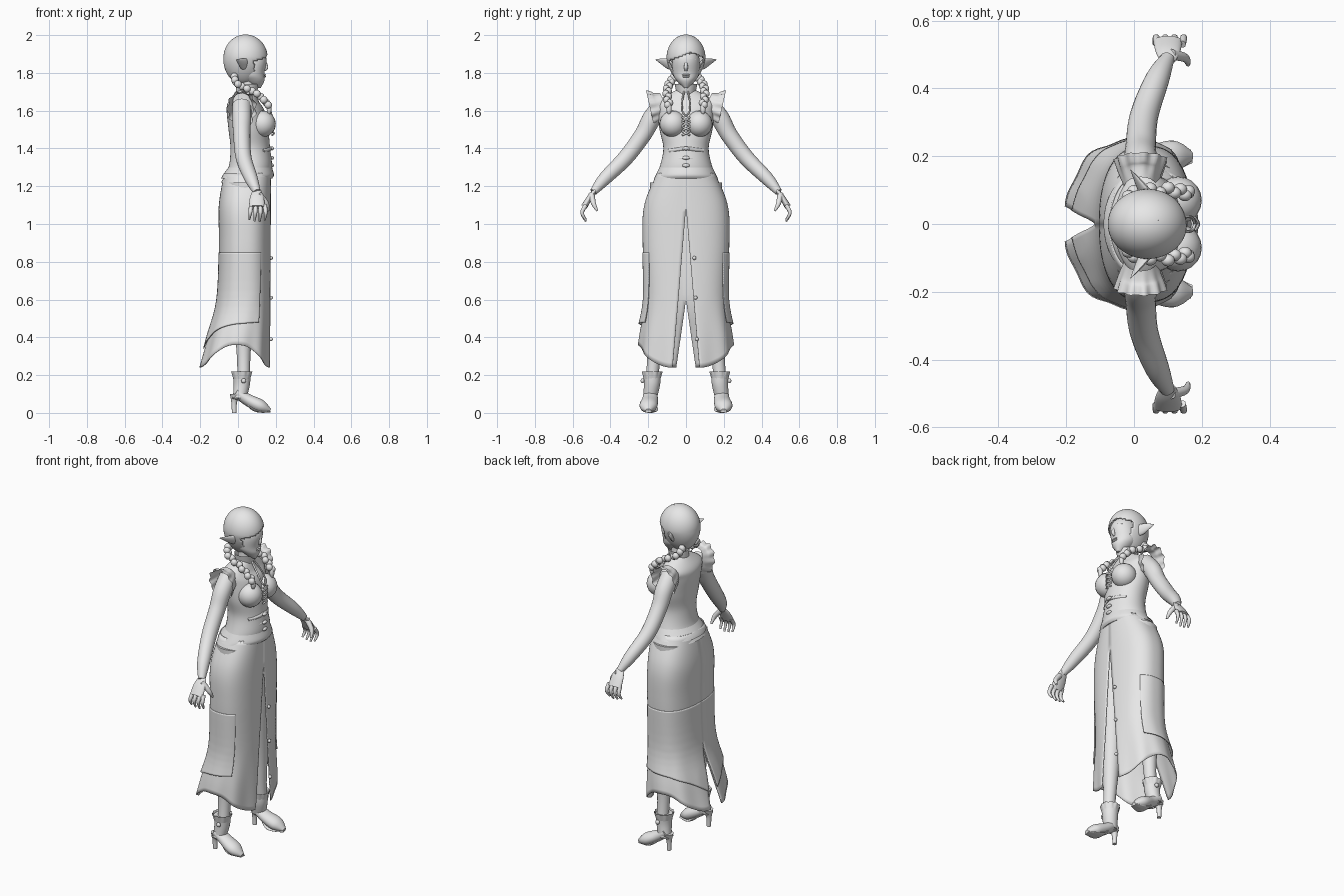
import bpy, bmesh, math
from mathutils import Vector

default_cube = bpy.data.objects.get("Cube")
if default_cube:
    bpy.data.objects.remove(default_cube, do_unlink=True)

GREY = (.8, .8, .8, 1)
ALONG_X, ALONG_Y, ALONG_Z = Vector((1, 0, 0)), Vector((0, 1, 0)), Vector((0, 0, 1))
grey = bpy.data.materials.new("plain_grey")
grey.use_nodes = True
grey.diffuse_color = GREY
grey.node_tree.nodes["Principled BSDF"].inputs["Base Color"].default_value = GREY


def finish(name, bm, mirror=False, thickness=0):
    bmesh.ops.recalc_face_normals(bm, faces=bm.faces)
    mesh = bpy.data.meshes.new(name)
    bm.to_mesh(mesh)
    bm.free()
    mesh.materials.append(grey)
    obj = bpy.data.objects.new(name, mesh)
    bpy.context.collection.objects.link(obj)
    bpy.ops.object.select_all(action='DESELECT')
    obj.select_set(True)
    bpy.context.view_layer.objects.active = obj
    bpy.ops.object.shade_smooth_by_angle(angle=math.radians(45))
    if thickness:
        solidify = obj.modifiers.new("thickness", 'SOLIDIFY')
        solidify.thickness, solidify.offset = thickness, 0
    if mirror:
        mirror_modifier = obj.modifiers.new("mirror", 'MIRROR')
        mirror_modifier.use_axis = (False, True, False)


def smooth(rows, steps=6):
    """Catmull-Rom curve through rows of numbers."""
    curve = []
    last = len(rows) - 1
    for i in range(last):
        before, start, end, after = rows[max(i - 1, 0)], rows[i], rows[i + 1], rows[min(i + 2, last)]
        for step in range(steps):
            t = step / steps
            point = []
            for a, b, c, d in zip(before, start, end, after):
                into, out = (c - a) / 2, (d - b) / 2
                point.append(b + into * t + (3 * (c - b) - 2 * into - out) * t ** 2
                             + (2 * (b - c) + into + out) * t ** 3)
            curve.append(point)
    return curve + [list(rows[-1])]


def bridge(bm, lower, upper, closed):
    count = len(lower)
    for k in range(count if closed else count - 1):
        after = (k + 1) % count
        bm.faces.new((lower[k], lower[after], upper[after], upper[k]))


def loft(name, rows, ref=None, sides=24, flat=1, mirror=False, caps=True, ripple=0):
    """Join ellipses (x, y, z, radius, optional second radius); level when ref is None."""
    rings = smooth(rows)
    centres = [Vector(ring[:3]) for ring in rings]
    last = len(rings) - 1
    bm, loops = bmesh.new(), []
    for i, ring in enumerate(rings):
        u, v = ALONG_X, ALONG_Y
        if ref:
            tangent = (centres[min(i + 1, last)] - centres[max(i - 1, 0)]).normalized()
            u = (ref - tangent * ref.dot(tangent)).normalized()
            v = tangent.cross(u)
        loop = []
        for k in range(sides):
            angle = math.tau * k / sides
            wave = 1 + ripple * i / last * math.sin(angle * 11)
            offset = u * ring[3] * math.cos(angle) + v * ring[-1] * flat * math.sin(angle)
            loop.append(bm.verts.new(centres[i] + offset * wave))
        loops.append(loop)
    for lower, upper in zip(loops, loops[1:]):
        bridge(bm, lower, upper, True)
    if caps:
        bm.faces.new(loops[0])
        bm.faces.new(loops[-1])
    finish(name, bm, mirror)


def body(name, rows, **options):
    """Level loft from rows of (height, back, front, half width)."""
    rings = [((back + front) / 2, 0, z, (front - back) / 2, half) for z, back, front, half in rows]
    loft(name, rings, sides=40, **options)


def cord(name, points, radius, mirror=False):
    direction = Vector((.3, .2, .9))
    loft(name, [(*point, radius) for point in points], direction, sides=8, mirror=mirror)


def balls(name, centres, size, mirror=False):
    bm = bmesh.new()
    for centre in centres:
        made = bmesh.ops.create_uvsphere(bm, u_segments=20, v_segments=12, radius=1)["verts"]
        bmesh.ops.scale(bm, vec=size, verts=made)
        bmesh.ops.translate(bm, vec=centre, verts=made)
    finish(name, bm, mirror)


# Torso, bust and neck
body("bodice", [(1.22, -.09, .16, .17), (1.3, -.05, .18, .14), (1.4, -.04, .17, .12), (1.5, -.05, .16, .14),
                (1.6, -.06, .14, .15), (1.65, -.05, .11, .15), (1.71, 0, .09, .05)])
balls("bust", [(.13, .07, 1.53)], (.07, .07, .07), mirror=True)
body("neck", [(1.67, 0, .09, .05), (1.73, .01, .09, .04), (1.8, .01, .09, .04)])
body("collar", [(1.69, -.01, .1, .05), (1.74, -.01, .11, .06)], caps=False)
body("waist_hem", [(1.24, -.09, .18, .17), (1.26, -.08, .19, .16), (1.3, -.05, .18, .14)])

# Corset bands, buckles and lacing
band_heights = [1.31, 1.35, 1.4]
for z in band_heights:
    cord("corset_band", [(.17 - 5 * y * y, y, z - abs(y) / 8) for y in (-.09, -.05, 0, .05, .09)], .01)
balls("buckles", [(.18, 0, z) for z in band_heights], (.01, .02, .01))
for i in range(4):
    z = 1.47 + i / 40
    for side in (-.02, .02):
        cord("lace", [(.18, -side, z), (.19, 0, z + .01), (.18, side, z + .02)], .005)
cord("neck_tie", [(.1, .01, 1.7), (.14, .02, 1.65), (.17, .02, 1.6), (.18, 0, 1.57)], .005, mirror=True)

# Head with face
body("head", [(1.72, .09, .12, .01), (1.76, .03, .14, .05), (1.8, 0, .14, .07),
              (1.88, 0, .15, .07), (1.96, .02, .1, .04)])
loft("nose", [(.14, 0, 1.87, .006), (.15, 0, 1.83, .01), (.14, 0, 1.81, .007)], sides=12)
balls("lips", [(.14, 0, 1.79), (.14, 0, 1.78)], (.008, .02, .005))
balls("eyes", [(.13, .03, 1.85)], (.01, .016, .008), mirror=True)
cord("eyebrows", [(.145, .01, 1.87), (.14, .03, 1.875), (.125, .05, 1.87)], .004, mirror=True)
loft("pointed_ears", [(.05, .07, 1.83, .02), (.03, .1, 1.85, .03), (-.01, .16, 1.87, .002)],
     Vector((.5, 0, .9)), sides=16, flat=.4, mirror=True)

# Hair cap, cut away around the face with a fringe that sweeps from its parting
bm = bmesh.new()
bmesh.ops.create_uvsphere(bm, u_segments=64, v_segments=48, radius=1)
for vert in bm.verts:
    x, y, z = vert.co
    below = max(0, -z)
    vert.co = (.04 + x * .114 - below / 100, y * (.1 - below / 80), 1.88 + z * (.12 + below / 50))
opening = []
for face in bm.faces:
    x, y, z = face.calc_center_median()
    if x > .085 and z < 1.91 - abs(y - .025) * .4:
        opening.append(face)
bmesh.ops.delete(bm, geom=opening, context='FACES')
finish("hair_cap", bm, thickness=.006)
cord("hair_parting", [(.15, .02, 1.9), (.12, .02, 1.96), (.07, .01, 2 - .005)], .004)

# Braids
strand = smooth([(-.02, .06, 1.78), (0, .09, 1.74), (.1, .1, 1.69), (.16, .09, 1.63)], 4)
balls("braids", [(x, y + .007 * (-1) ** i, z) for i, (x, y, z) in enumerate(strand)], (.02, .018, .02), mirror=True)
balls("braid_ends", [(.165, .09, 1.61)], (.013, .014, .03), mirror=True)

# Arms, ruffled cap sleeves and hands
loft("arms", [(.02, .12, 1.63, .05), (.02, .18, 1.56, .05), (.02, .23, 1.47, .045), (.03, .32, 1.35, .042),
              (.07, .43, 1.24, .035), (.1, .49, 1.17, .02)], ALONG_Y + ALONG_Z, mirror=True)
loft("cap_sleeves", [(.02, .11, 1.64, .06), (.02, .15, 1.62, .08), (.02, .19, 1.61, .095)],
     ALONG_Z, sides=66, flat=.8, mirror=True, caps=False, ripple=.07)
loft("palms", [(.1, .48, 1.18, .022), (.1, .51, 1.14, .037), (.1, .54, 1.09, .042)],
     ALONG_X, flat=.4, mirror=True)
for i in range(4):
    x, spread, tip = .07 + i / 42, i / 300, 1.01 + abs(i - 1.7) / 120
    loft("finger", [(x, .53, 1.1, .012), (x + spread - .005, .55, 1.06, .01), (x + spread - .01, .53, tip, .005)],
         ALONG_X, sides=10, mirror=True)
loft("thumbs", [(.11, .5, 1.16, .016), (.15, .49, 1.11, .013), (.16, .47, 1.07, .006)],
     ALONG_X, sides=12, mirror=True)

# Legs
loft("legs", [(.04, .09, 1.22, .1), (.04, .1, 1.08, .09), (.04, .13, .8, .07), (.03, .16, .5, .05),
              (.03, .17, .3, .036), (.03, .18, .18, .033)], mirror=True)

# Skirt outline as (height, back, half width), in rising order
OUTLINE = smooth([(.22, -.21, .27), (.4, -.16, .25), (.6, -.11, .22), (.9, -.1, .23), (1.1, -.1, .22), (1.27, -.07, .15)])


def outline_at(height):
    for low, high in zip(OUTLINE, OUTLINE[1:]):
        if height <= high[0]:
            break
    t = (height - low[0]) / (high[0] - low[0])
    return [a + (b - a) * t for a, b in zip(low[1:], high[1:])]


def bend(value, power):
    return math.copysign(abs(value) ** power, value)


def skirt_panel(name, top, hem, start, grow, columns=48, levels=40):
    """Half skirt, slit at front and back, with a hem height that varies around it."""
    bm, grid = bmesh.new(), []
    for j in range(levels + 1):
        down = j / levels
        row = []
        for i in range(columns + 1):
            around = start + (1 - start) * i / columns
            z = top + (hem(around) - top) * down
            back, half = outline_at(z)
            front_slit = max(0, 1.09 - z) * .087
            back_slit = max(0, .6 - z) * .15
            first, final = (front_slit / half) ** 1.2, math.pi - (back_slit / half) ** 1.2
            angle = first + (final - first) * around
            fold = max(0, .62 - z) * math.sin(angle * 9) * .07
            swell = 1 + grow * down + fold
            depth = (.172 - back) / 2
            x = .172 - depth + depth * bend(math.cos(angle), .8) * min(swell, 1.04)
            row.append(bm.verts.new((x, half * swell * bend(math.sin(angle), .85), z)))
        grid.append(row)
    for upper, lower in zip(grid, grid[1:]):
        bridge(bm, upper, lower, False)
    finish(name, bm, mirror=True, thickness=.005)


skirt_panel("skirt", 1.27, lambda s: .24 + .12 * math.sin(math.pi * s) ** 2, 0, -.03)
skirt_panel("overskirt", .85, lambda s: .48 - .14 * s ** 4, .3, .04)
balls("skirt_buttons", [(.175, (2.3 - z) * .03, z) for z in (.82, .61, .39)], (.01, .01, .01))

# Heeled ankle boots
loft("boot_shafts", [(.02, .18, .21, .047), (.02, .18, .15, .043), (.01, .19, .08, .037)], mirror=True)
loft("boot_cuffs", [(.02, .18, .18, .045), (.02, .18, .22, .054)], sides=44, mirror=True, caps=False, ripple=.06)
loft("boot_feet", [(-.01, .19, .11, .035), (.05, .19, .07, .042), (.12, .2, .035, .046), (.17, .2, .012, .014)],
     ALONG_Y, flat=.75, mirror=True)
loft("boot_soles", [(-.03, .19, .08, .028), (.03, .19, .06, .026), (.09, .19, .015, .042), (.17, .2, .006, .02)],
     ALONG_Y, flat=.2, mirror=True)
loft("boot_heels", [(-.01, .19, .1, .033), (-.02, .19, .06, .016), (-.02, .19, 0, .012)], sides=16, mirror=True)
balls("boot_buckles", [(.03, .23, .17)], (.013, .01, .013), mirror=True)
